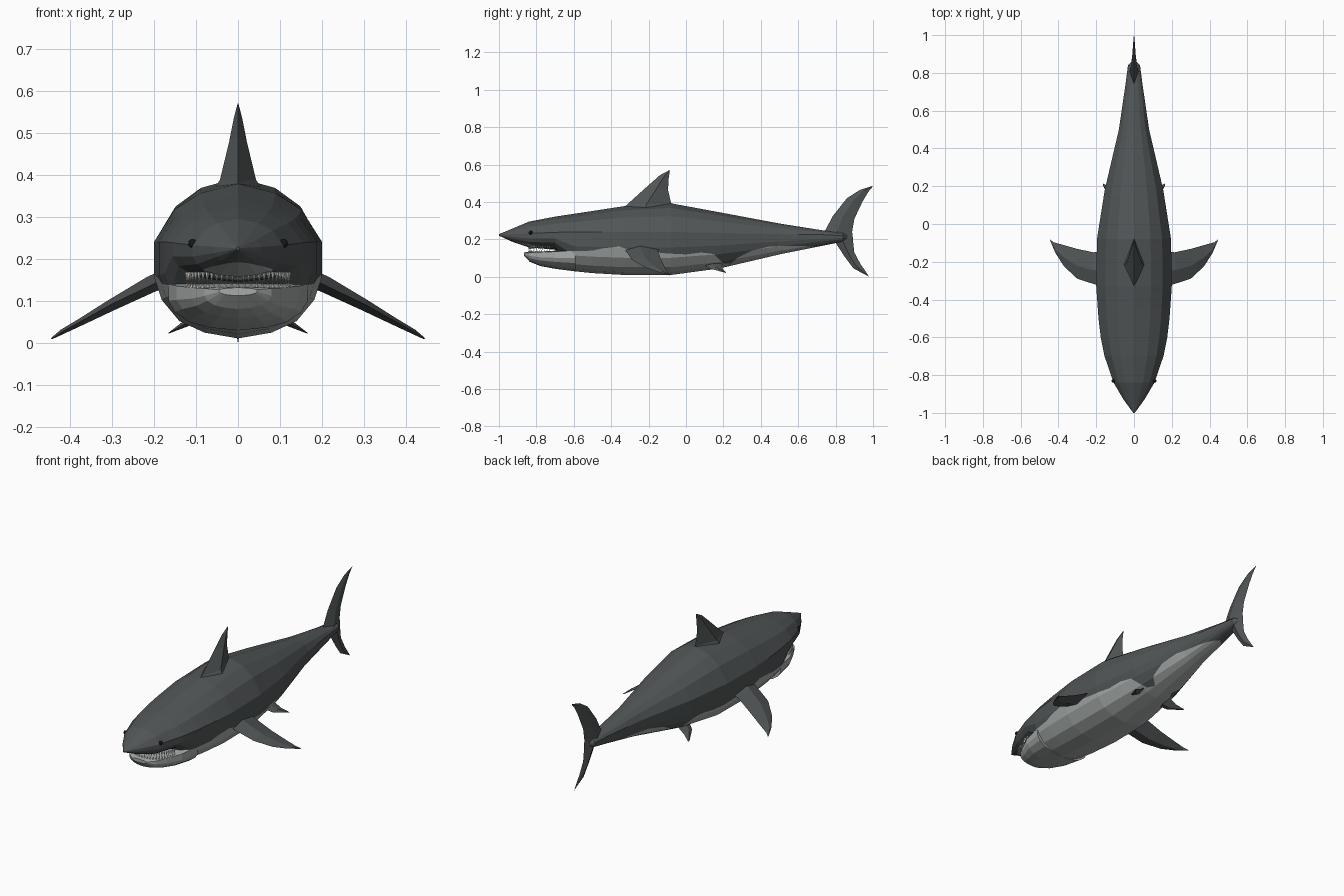
import bpy, bmesh, math
from mathutils import Vector

if "Cube" in bpy.data.objects:
    bpy.data.objects.remove(bpy.data.objects["Cube"])


def material(name, col):
    m = bpy.data.materials.new(name)
    m.diffuse_color = (*col, 1)
    m.use_nodes = True
    m.node_tree.nodes["Principled BSDF"].inputs["Base Color"].default_value = m.diffuse_color
    return m


DARK = material("slate grey", (0.082, 0.092, 0.094))
LIGHT = material("pale belly grey", (0.38, 0.41, 0.40))
WHITE = material("tooth white", (0.75, 0.75, 0.70))
BLACK = material("eye black", (0.01, 0.01, 0.01))


def finish(bm, name, mats, mirror=False):
    bmesh.ops.recalc_face_normals(bm, faces=bm.faces)
    me = bpy.data.meshes.new(name)
    bm.to_mesh(me)
    bm.free()
    for m in mats:
        me.materials.append(m)
    ob = bpy.data.objects.new(name, me)
    bpy.context.collection.objects.link(ob)
    if mirror:
        ob.modifiers.new("mirror", 'MIRROR').use_clip = False
    return ob


def loft(bm, rings):
    vs = [[bm.verts.new(p) for p in r] for r in rings]
    n = len(vs[0])
    for a, b in zip(vs, vs[1:]):
        for i in range(n):
            j = (i + 1) % n
            bm.faces.new((a[i], a[j], b[j], b[i]))
    bm.faces.new(vs[0])
    bm.faces.new(vs[-1][::-1])


def interp(table, y):
    for a, b in zip(table, table[1:]):
        if y <= b[0]:
            t = (y - a[0]) / (b[0] - a[0])
            return [p + (q - p) * t for p, q in zip(a, b)]
    return list(table[-1])


# Half cross-section: (share of half width, share of height above/below widest line)
SECTION = [(0, 1), (.45, .84), (.76, .55), (1, 0), (1, -.36), (.91, -.6),
           (.7, -.82), (.4, -.94), (0, -1)]


def section(y, top, mid, bottom, w):
    half = [(u * w, mid + v * ((top - mid) if v > 0 else (mid - bottom))) for u, v in SECTION]
    pts = half + [(-x, z) for x, z in half[-2:0:-1]]
    return [(x, y, z) for x, z in pts]


# y, top, widest height, bottom, half width
BODY = [(-1, .228, .225, .22, .004), (-.93, .257, .228, .188, .055), (-.84, .295, .232, .157, .108),
        (-.7, .322, .238, .145, .156), (-.6, .337, .24, .03, .176), (-.5, .352, .24, .02, .188),
        (-.33, .378, .24, .01, .2), (-.08, .393, .24, .01, .196), (.18, .345, .235, .045, .155),
        (.5, .285, .228, .12, .08), (.74, .247, .225, .168, .045), (.84, .238, .22, .188, .032),
        (.865, .222, .215, .208, .006)]
# y, height of the edge between dark back and pale belly
EDGE = [(-1, .2), (-.93, .19), (-.84, .175), (-.76, .155), (-.7, .135), (-.5, .14), (-.45, .152),
        (-.36, .162), (-.3, .145), (-.1, .125), (0, .12), (.08, .13), (.15, .122), (.2, .07),
        (.24, .07), (.28, .105), (.35, .14), (.45, .163), (.6, .165), (.74, .16), (1, .15)]

# Body, cut along the colour edge strip by strip
bm = bmesh.new()
ys = sorted({r[0] for r in BODY} | {e[0] for e in EDGE if e[0] < .8})
loft(bm, [section(*interp(BODY, y)) for y in ys])
for y0, y1 in zip(ys, ys[1:]):
    z0, z1 = interp(EDGE, y0)[1], interp(EDGE, y1)[1]
    faces = [f for f in bm.faces if y0 < f.calc_center_median().y < y1]
    geom = faces + list({e for f in faces for e in f.edges}) + list({v for f in faces for v in f.verts})
    bmesh.ops.bisect_plane(bm, geom=geom, dist=1e-5, plane_co=(0, y0, z0),
                           plane_no=Vector((0, z0 - z1, y1 - y0)).normalized())
for f in bm.faces:
    c = f.calc_center_median()
    f.material_index = int(c.z < interp(EDGE, c.y)[1])
finish(bm, "body", [DARK, LIGHT])

# Lower jaw
bm = bmesh.new()
JAW = [(-.865, .131, .126, .112, .045), (-.835, .133, .129, .08, .08), (-.78, .135, .131, .058, .11),
       (-.7, .14, .135, .043, .146), (-.59, .15, .14, .029, .166)]
loft(bm, [section(*r) for r in JAW])
finish(bm, "lower_jaw", [LIGHT])

# Teeth along both jaws
bm = bmesh.new()
for up, base, n in ((-1, .168, 29), (1, .13, 25)):
    for i in range(n):
        a = math.radians(-86 + 172 * i / (n - 1))
        x, y = .122 * math.sin(a), -.72 - .12 * math.cos(a)
        ring = [bm.verts.new((x + .005 * math.cos(k * math.pi / 2),
                              y + .005 * math.sin(k * math.pi / 2), base)) for k in range(4)]
        tip = bm.verts.new((x, y, base + up * (.026 if up < 0 else .014)))
        bm.faces.new(ring)
        for k in range(4):
            bm.faces.new((ring[k], ring[(k + 1) % 4], tip))
finish(bm, "teeth", [WHITE])

# Eyes
bm = bmesh.new()
bmesh.ops.create_icosphere(bm, subdivisions=2, radius=.011)
bmesh.ops.translate(bm, verts=bm.verts, vec=(.108, -.83, .236))
finish(bm, "eyes", [BLACK], mirror=True)


# Fins: stations of leading point, trailing point, half thickness
def fin(name, stations, normal, mirror=False):
    bm = bmesh.new()
    n = Vector(normal).normalized()
    rings = []
    for le, te, th in stations:
        le, te = Vector(le), Vector(te)
        mid = le.lerp(te, .45)
        rings.append([le, mid + n * th, te, mid - n * th])
    loft(bm, rings)
    finish(bm, name, [DARK], mirror)


def upright(rows):
    return [((0, a, b), (0, c, d), t) for a, b, c, d, t in rows]


fin("dorsal_fin", upright([(-.37, .36, -.03, .36, .06), (-.32, .382, -.08, .395, .043),
                           (-.2, .49, -.096, .465, .021), (-.14, .543, -.093, .525, .01),
                           (-.09, .57, -.086, .568, .001)]), (1, 0, 0))
fin("upper_tail_fin", upright([(.73, .225, .89, .222, .026), (.745, .25, .888, .24, .022),
                               (.785, .325, .9, .31, .015), (.86, .42, .945, .405, .009),
                               (.93, .465, .975, .455, .005), (.995, .485, 1, .484, .001)]), (1, 0, 0))
fin("lower_tail_fin", upright([(.74, .24, .89, .235, .024), (.795, .19, .893, .19, .018),
                               (.85, .105, .9, .13, .012), (.895, .045, .932, .07, .007),
                               (.975, .003, .98, 0, .001)]), (1, 0, 0))
fin("pectoral_fins", [((.15, -.33, .165), (.15, -.14, .16), .022), ((.2, -.322, .14), (.215, -.15, .138), .02),
                      ((.3, -.29, .092), (.3, -.132, .088), .014), ((.37, -.225, .053), (.37, -.112, .05), .009),
                      ((.415, -.155, .028), (.425, -.097, .022), .006),
                      ((.442, -.09, .01), (.445, -.082, .01), .002)], (.5, 0, .87), True)
fin("pelvic_fins", [((.08, .09, .07), (.08, .19, .075), .012), ((.125, .125, .045), (.125, .195, .045), .008),
                    ((.165, .205, .023), (.165, .215, .022), .001)], (.5, 0, .87), True)
